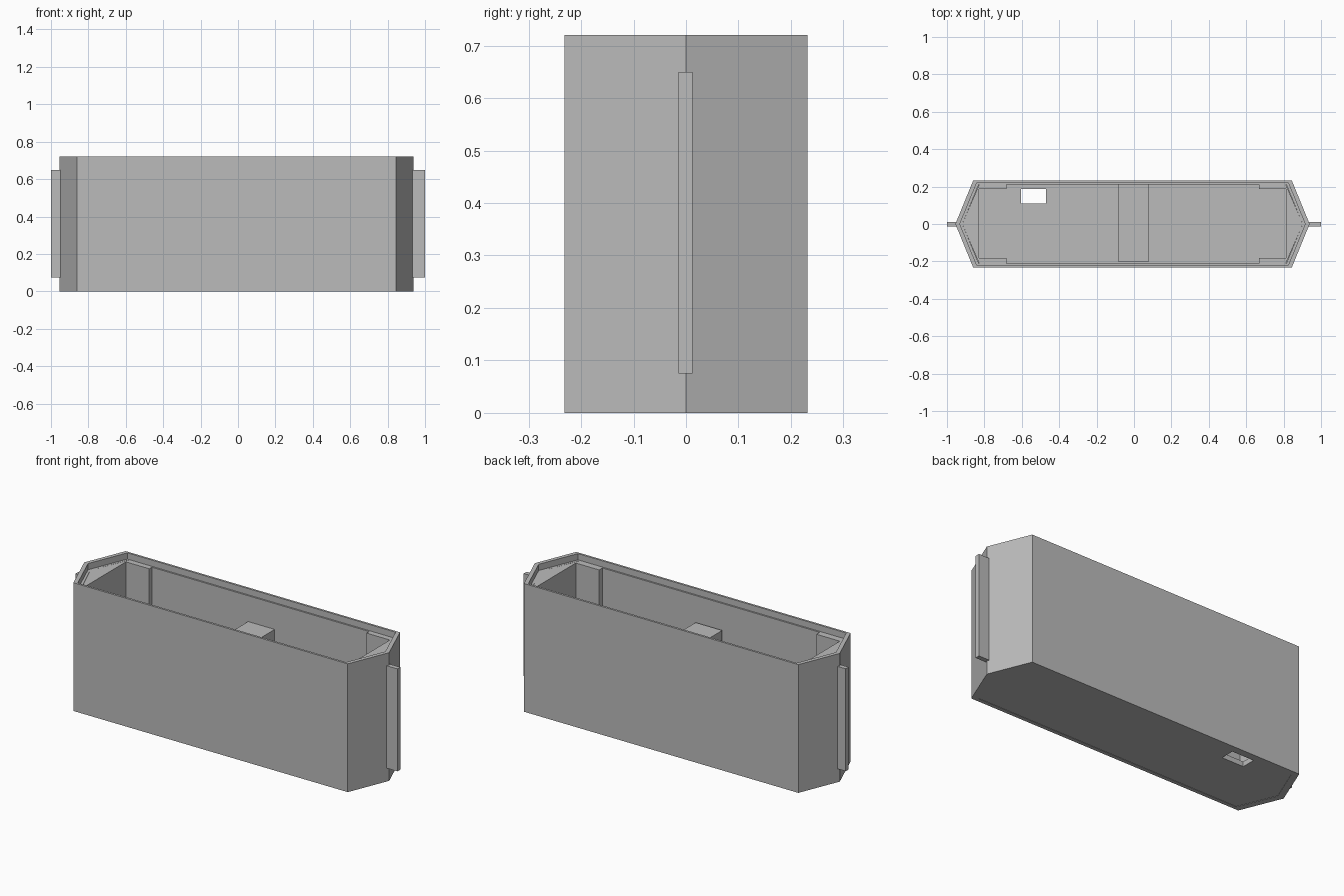
import bpy
import bmesh

cube = bpy.data.objects.get("Cube")
if cube:
    bpy.data.objects.remove(cube, do_unlink=True)

grey = bpy.data.materials.new("plain grey")
grey.use_nodes = True
colour = (0.5, 0.5, 0.5, 1)
grey.diffuse_color = colour
grey.node_tree.nodes["Principled BSDF"].inputs["Base Color"].default_value = colour

CX = -0.008       # middle of the hull
TOP = 0.72
LEDGE = 0.685     # lid rest inside the rim
FLOOR = 0.03


def finish(name, bm):
    bmesh.ops.recalc_face_normals(bm, faces=bm.faces)
    mesh = bpy.data.meshes.new(name)
    bm.to_mesh(mesh)
    bm.free()
    mesh.materials.append(grey)
    obj = bpy.data.objects.new(name, mesh)
    bpy.context.collection.objects.link(obj)
    return obj


def box(name, x0, x1, y0, y1, z0, z1):
    return prism(name, [(x0, y0), (x1, y0), (x1, y1), (x0, y1)], z0, z1)


def prism(name, outline, z0, z1):
    bm = bmesh.new()
    low = [bm.verts.new((x, y, z0)) for x, y in outline]
    high = [bm.verts.new((x, y, z1)) for x, y in outline]
    bm.faces.new(low)
    bm.faces.new(high)
    for i in range(len(low)):
        j = (i + 1) % len(low)
        bm.faces.new((low[i], low[j], high[j], high[i]))
    return finish(name, bm)


def hexagon(corner, tip, half):
    return [(CX - tip, 0), (CX - corner, -half), (CX + corner, -half),
            (CX + tip, 0), (CX + corner, half), (CX - corner, half)]


outer = hexagon(0.852, 0.947, 0.232)
recess = hexagon(0.833, 0.923, 0.22)
inner = hexagon(0.822, 0.91, 0.211)

# Hull wall with a stepped rim, swept as a closed loop of rings
bm = bmesh.new()
steps = [(outer, 0), (outer, TOP), (recess, TOP), (recess, LEDGE),
         (inner, LEDGE), (inner, 0)]
rings = [[bm.verts.new((x, y, z)) for x, y in shape] for shape, z in steps]
for k, ring in enumerate(rings):
    after = rings[(k + 1) % len(rings)]
    for i in range(6):
        j = (i + 1) % 6
        bm.faces.new((ring[i], ring[j], after[j], after[i]))
finish("hull_wall", bm)

# Floor plate with a rectangular opening
floor = prism("floor_plate", inner, 0.002, FLOOR)
cutter = box("floor_opening_cutter", -0.605, -0.47, 0.11, 0.188, -0.1, 0.1)
cutter.hide_render = True
cutter.hide_viewport = True
cut = floor.modifiers.new("opening", "BOOLEAN")
cut.operation = "DIFFERENCE"
cut.solver = "EXACT"
cut.object = cutter

# End blocks, fins and corner posts on both ends
for side, word in ((1, "left"), (-1, "right")):
    wall = CX + side * 0.82
    prism(word + "_end_block",
          [(wall, -0.211), (CX + side * 0.91, 0), (wall, 0.211)], FLOOR, LEDGE)
    x0, x1 = sorted((side * 0.925, side))
    box(word + "_fin", x0, x1, -0.014, 0.012, 0.075, 0.65)
    x0, x1 = sorted((wall, CX + side * 0.675))
    for y0, y1, place in ((-0.211, -0.182, "front"), (0.188, 0.211, "back")):
        box(word + "_" + place + "_post", x0, x1, y0, y1, FLOOR, LEDGE)

# Middle block
box("middle_block", -0.085, 0.08, -0.2, 0.215, FLOOR, 0.54)
